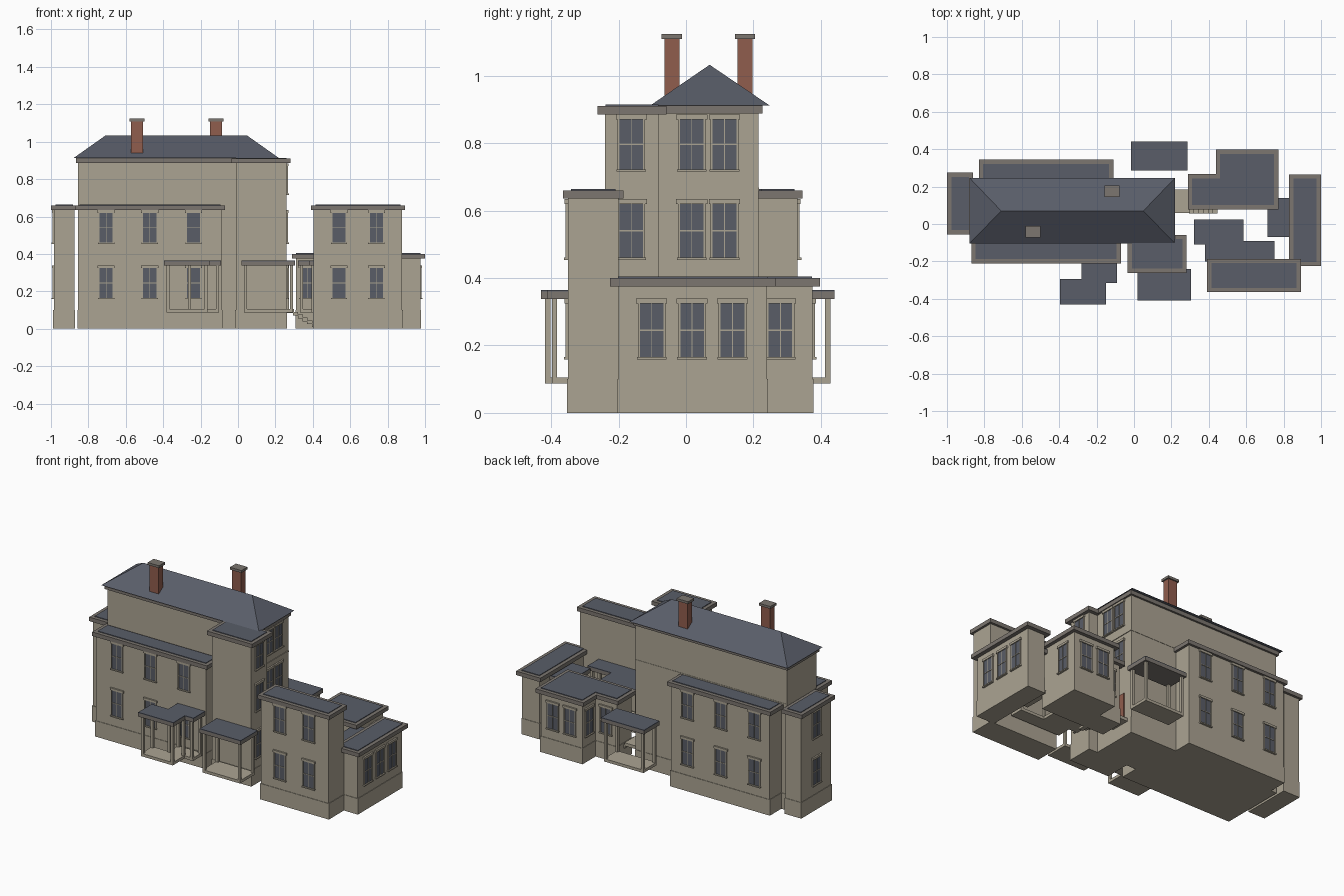
import bpy, bmesh
from math import radians

cube = bpy.data.objects.get("Cube")
if cube:
    bpy.data.objects.remove(cube, do_unlink=True)


def material(name, rgb):
    m = bpy.data.materials.new(name)
    m.use_nodes = True
    m.diffuse_color = (*rgb, 1)
    m.node_tree.nodes["Principled BSDF"].inputs["Base Color"].default_value = (*rgb, 1)
    return m


WALL = material("tan stone", (0.41, 0.37, 0.29))
TRIM = material("grey brown cornice", (0.2, 0.18, 0.16))
ROOF = material("slate roof", (0.1, 0.11, 0.14))
GLASS = material("dark glass", (0.1, 0.11, 0.135))
BRICK = material("red brick", (0.28, 0.11, 0.075))


def finish(name, bm, mats):
    bmesh.ops.recalc_face_normals(bm, faces=bm.faces[:])
    me = bpy.data.meshes.new(name)
    bm.to_mesh(me)
    bm.free()
    for m in mats:
        me.materials.append(m)
    ob = bpy.data.objects.new(name, me)
    bpy.context.collection.objects.link(ob)
    return ob


def rect(x0, x1, y0, y1):
    return [(x0, y0), (x1, y0), (x1, y1), (x0, y1)]


def grow(pts, d):
    """Offset a counter-clockwise right-angled outline outwards."""
    out = []
    for i, p in enumerate(pts):
        a, c = pts[i - 1], pts[(i + 1) % len(pts)]
        x, y = p
        for s, e in ((a, p), (p, c)):
            dx, dy = e[0] - s[0], e[1] - s[1]
            n = abs(dx) + abs(dy)
            x, y = x + d * dy / n, y - d * dx / n
        out.append((x, y))
    return out


def add_prism(bm, pts, z0, z1, index=0):
    low = [bm.verts.new((x, y, z0)) for x, y in pts]
    high = [bm.verts.new((x, y, z1)) for x, y in pts]
    faces = [bm.faces.new(low[::-1]), bm.faces.new(high)]
    for i in range(len(pts)):
        j = (i + 1) % len(pts)
        faces.append(bm.faces.new((low[i], low[j], high[j], high[i])))
    for f in faces:
        f.material_index = index


def prism(name, pts, z0, z1, mat):
    bm = bmesh.new()
    add_prism(bm, pts, z0, z1)
    return finish(name, bm, [mat])


def block(name, pts, top, over, flat_roof=True):
    """Walls with a plinth, a projecting cornice and an inset flat roof."""
    prism(name + "_walls", pts, 0, top - 0.02, WALL)
    prism(name + "_plinth", grow(pts, 0.003), 0, 0.1, WALL)
    prism(name + "_cornice", grow(pts, over), top - 0.025, top, TRIM)
    if flat_roof:
        prism(name + "_roof", grow(pts, over - 0.023), top - 0.01, top + 0.004, ROOF)


TURN = {"front": 0, "right": 90, "back": 180, "left": -90}


def window(name, x, y, z0, z1, side):
    bm = bmesh.new()
    w, mid = 0.038, (z0 + z1) / 2
    add_prism(bm, rect(-w, w, -0.004, 0.01), z0, z1, 1)
    add_prism(bm, rect(-w - 0.008, w + 0.008, -0.01, 0.01), z1, z1 + 0.014)
    add_prism(bm, rect(-w - 0.006, w + 0.006, -0.012, 0.01), z0 - 0.007, z0)
    add_prism(bm, rect(-w, w, -0.007, 0.01), mid - 0.002, mid + 0.002)
    add_prism(bm, rect(-0.001, 0.001, -0.006, 0.01), z0, z1)
    for s in (-1, 1):
        add_prism(bm, rect(s * w - 0.003, s * w + 0.003, -0.007, 0.01), z0, z1)
    ob = finish(name, bm, [WALL, GLASS])
    ob.location = (x, y, 0)
    ob.rotation_euler.z = radians(TURN[side])


def porch(name, pts, posts):
    """Flat slate canopy on square posts over a thin raised floor."""
    prism(name + "_floor", grow(pts, -0.012), 0.087, 0.105, WALL)
    prism(name + "_fascia", pts, 0.338, 0.36, TRIM)
    prism(name + "_roof", pts, 0.36, 0.365, ROOF)
    bm = bmesh.new()
    for x, y in posts:
        add_prism(bm, rect(x - 0.008, x + 0.008, y - 0.008, y + 0.008), 0.1, 0.34)
    finish(name + "_posts", bm, [WALL])


# Building masses
block("main_house", rect(-0.855, 0.2, -0.08, 0.215), 0.912, 0.012, False)
block("front_wing", rect(-0.855, -0.085, -0.195, -0.08), 0.66, 0.015)
block("back_wing", rect(-0.815, -0.125, 0.215, 0.33), 0.66, 0.015)
block("side_bay", rect(-0.985, -0.875, -0.04, 0.26), 0.66, 0.015)
block("tower", rect(-0.012, 0.26, -0.24, -0.08), 0.91, 0.022)
block("corner_block", rect(0.405, 0.878, -0.35, -0.2), 0.66, 0.014)
block("sun_bay", rect(0.855, 0.975, -0.2, 0.24), 0.4, 0.025)
block("back_block", [(0.31, 0.1), (0.75, 0.1), (0.75, 0.375), (0.46, 0.375),
                     (0.46, 0.245), (0.31, 0.245)], 0.4, 0.022)
prism("string_course", rect(-0.853, 0.204, -0.078, 0.217), 0.66, 0.668, WALL)

# Hipped main roof
bm = bmesh.new()
eave = [bm.verts.new((x, y, 0.912)) for x, y in rect(-0.88, 0.22, -0.105, 0.247)]
west, east = bm.verts.new((-0.71, 0.07, 1.032)), bm.verts.new((0.05, 0.07, 1.032))
a, b, c, d = eave
for f in ((a, b, east, west), (b, c, east), (c, d, west, east), (d, a, west), (d, c, b, a)):
    bm.faces.new(f)
finish("hipped_roof", bm, [ROOF])

# Chimneys
for side, x, y in (("front", -0.54, -0.042), ("back", -0.118, 0.175)):
    prism(side + "_chimney", rect(x - 0.032, x + 0.032, y - 0.022, y + 0.022), 0.9, 1.112, BRICK)
    prism(side + "_chimney_cap", rect(x - 0.04, x + 0.04, y - 0.03, y + 0.03), 1.108, 1.123, TRIM)

# Porches
porch("front_porch", [(-0.395, -0.43), (-0.15, -0.43), (-0.15, -0.315), (-0.09, -0.315),
                      (-0.09, -0.2), (-0.28, -0.2), (-0.28, -0.295), (-0.395, -0.295)],
      [(-0.375, -0.41), (-0.17, -0.41), (-0.375, -0.315), (-0.11, -0.3), (-0.17, -0.3),
       (-0.26, -0.22), (-0.11, -0.22), (-0.26, -0.31)])
porch("tower_porch", rect(0.02, 0.305, -0.41, -0.24),
      [(0.04, -0.39), (0.285, -0.39), (0.285, -0.26), (0.04, -0.26)])
porch("back_porch", rect(-0.015, 0.285, 0.285, 0.44),
      [(x, y) for x in (0.005, 0.265) for y in (0.305, 0.42)])
porch("court_porch", [(0.38, -0.2), (0.75, -0.2), (0.75, -0.09), (0.585, -0.09),
                      (0.585, 0.025), (0.32, 0.025), (0.32, -0.11), (0.38, -0.11)],
      [(0.4, -0.18), (0.34, -0.09), (0.34, 0.005), (0.565, 0.005), (0.565, -0.11),
       (0.73, -0.11), (0.73, -0.18)])
porch("link_porch", rect(0.715, 0.855, -0.07, 0.14), [(0.735, -0.05), (0.735, 0.08)])

# Side door with landing and steps
prism("side_door", rect(0.19, 0.205, 0.085, 0.155), 0.1, 0.28, BRICK)
prism("landing", rect(0.2, 0.3, 0.06, 0.185), 0.085, 0.105, WALL)
bm = bmesh.new()
for i in range(6):
    x, z = 0.295 + i * 0.025, 0.09 - i * 0.015
    add_prism(bm, rect(x, x + 0.027, 0.055, 0.185), max(z - 0.02, 0), z)
finish("side_steps", bm, [WALL])

# Windows
LOW, MID, HIGH = (0.165, 0.325), (0.46, 0.62), (0.722, 0.87)
for level, (z0, z1) in (("lower", LOW), ("upper", MID)):
    for x in (-0.705, -0.472, -0.238):
        window(level + "_front_window", x, -0.195, z0, z1, "front")
        window(level + "_back_window", x - 0.005, 0.33, z0, z1, "back")
    for x in (0.54, 0.74):
        window(level + "_corner_window", x, -0.35, z0, z1, "front")
    window(level + "_side_bay_window", -0.985, 0.11, z0, z1, "left")
for level, (z0, z1) in (("lower", LOW), ("middle", MID), ("top", HIGH)):
    window(level + "_tower_window", 0.26, -0.162, z0, z1, "right")
    if level != "lower":
        for y in (0.017, 0.114):
            window(level + "_main_window", 0.2, y, z0, z1, "right")
for y in (-0.102, 0.018, 0.138):
    window("sun_bay_window", 0.975, y, *LOW, "right")
window("back_block_side_window", 0.75, 0.28, *LOW, "right")
window("back_block_front_window", 0.37, 0.1, *LOW, "front")
window("back_block_step_window", 0.385, 0.245, *LOW, "back")
window("back_block_inner_window", 0.46, 0.31, *LOW, "left")
for x in (0.545, 0.665):
    window("back_block_window", x, 0.375, *LOW, "back")
